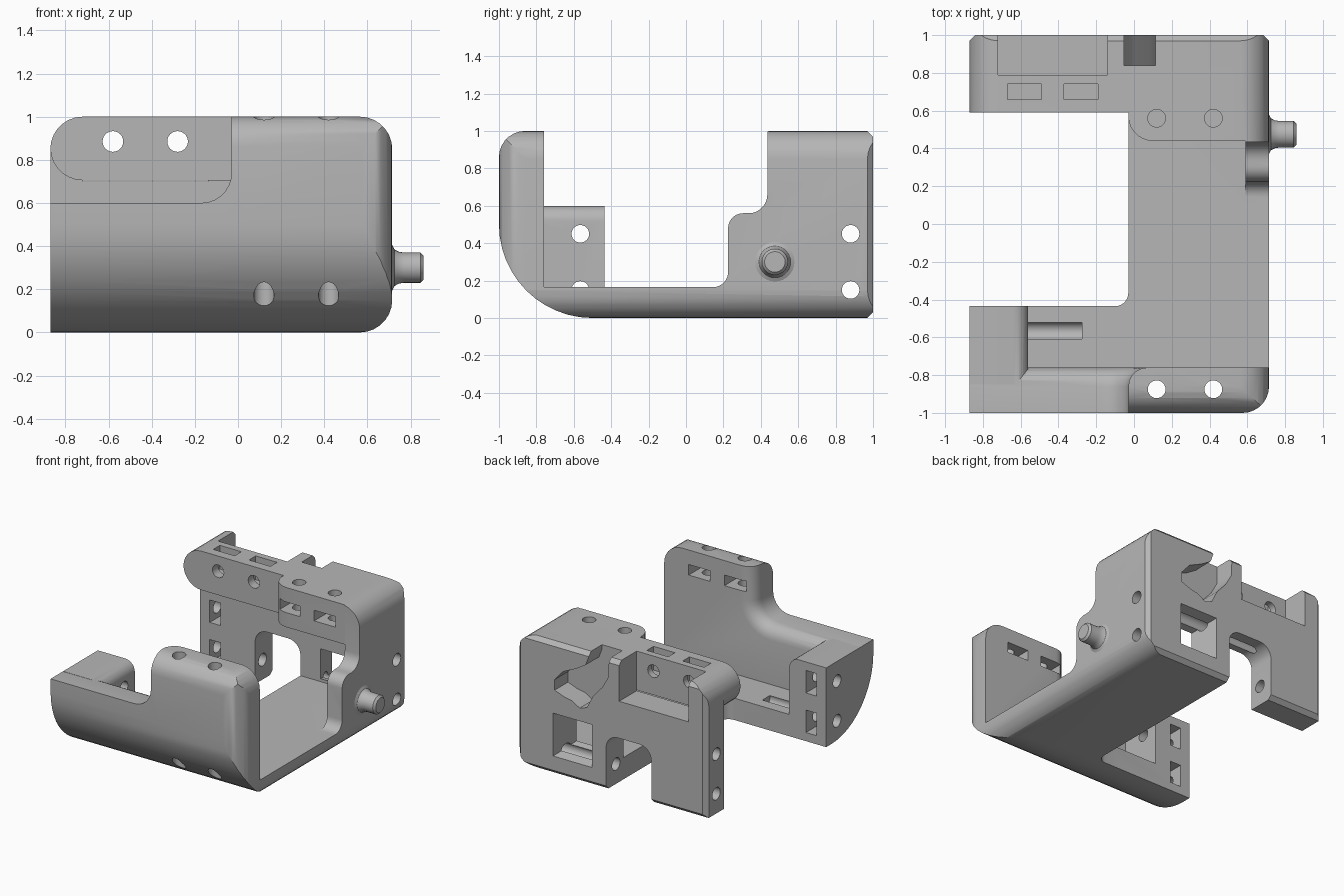
import bpy, bmesh, math
from mathutils import Vector

if "Cube" in bpy.data.objects:
    bpy.data.objects.remove(bpy.data.objects["Cube"])

grey = bpy.data.materials.new("plain grey")
grey.diffuse_color = (0.47, 0.47, 0.47, 1)
grey.use_nodes = True
grey.node_tree.nodes["Principled BSDF"].inputs["Base Color"].default_value = grey.diffuse_color


def rounded(pts, segs=7):
    """2D outline; points given as (u, v, radius) become fillets."""
    out = []
    for i, p in enumerate(pts):
        c = Vector(p[:2])
        if len(p) == 2:
            out.append(c)
            continue
        a = (Vector(pts[i - 1][:2]) - c).normalized()
        b = (Vector(pts[(i + 1) % len(pts)][:2]) - c).normalized()
        n = p[3] if len(p) > 3 else segs
        for k in range(n + 1):
            t = k / n * math.pi / 2
            out.append(c + a * p[2] * (1 - math.sin(t)) + b * p[2] * (1 - math.cos(t)))
    return out


def finish(name, bm):
    bmesh.ops.recalc_face_normals(bm, faces=bm.faces)
    me = bpy.data.meshes.new(name)
    bm.to_mesh(me)
    bm.free()
    me.materials.append(grey)
    ob = bpy.data.objects.new(name, me)
    bpy.context.collection.objects.link(ob)
    return ob


def prism(name, axis, pts, a, b, bevel=None):
    """Extrude an outline along an axis from a to b."""
    place = {'x': lambda p, t: (t, p[0], p[1]),
             'y': lambda p, t: (p[0], t, p[1]),
             'z': lambda p, t: (p[0], p[1], t)}[axis]
    bm = bmesh.new()
    pts = rounded(pts)
    lo = [bm.verts.new(place(p, a)) for p in pts]
    hi = [bm.verts.new(place(p, b)) for p in pts]
    bm.faces.new(lo)
    bm.faces.new(hi)
    for i in range(len(pts)):
        j = (i + 1) % len(pts)
        bm.faces.new((lo[i], lo[j], hi[j], hi[i]))
    bmesh.ops.recalc_face_normals(bm, faces=bm.faces)
    if bevel:
        rule, size = bevel
        edges = [e for e in bm.edges if rule(*[v.co for v in e.verts])]
        bmesh.ops.bevel(bm, geom=edges, offset=size, segments=5, profile=0.5, affect='EDGES')
    return finish(name, bm)


def box(x0, x1, y0, y1, z0, z1):
    return prism("cutter", 'z', [(x0, y0), (x1, y0), (x1, y1), (x0, y1)], z0, z1)


def rod(start, end, r1, r2=None, sides=24, name="cutter"):
    """Cylinder or cone between two points."""
    s, e = Vector(start), Vector(end)
    bm = bmesh.new()
    bmesh.ops.create_cone(bm, cap_ends=True, segments=sides, radius1=r1,
                          radius2=r1 if r2 is None else r2, depth=(e - s).length)
    ob = finish(name, bm)
    m = (e - s).to_track_quat('Z', 'Y').to_matrix().to_4x4()
    m.translation = (s + e) / 2
    ob.data.transform(m)
    return ob


def combine(target, tool, op):
    mod = target.modifiers.new("bool", 'BOOLEAN')
    mod.operation, mod.solver, mod.object = op, 'EXACT', tool
    bpy.context.view_layer.objects.active = target
    bpy.ops.object.modifier_apply(modifier=mod.name)
    bpy.data.objects.remove(tool)


# L-shaped floor
body = prism("bracket_body", 'z', [(-.95, -1.1), (.8, -1.1), (.8, 1.1), (-.03, 1.1),
                                   (-.03, -.435, .07), (-.95, -.435)], -.1, .165)

# front wall: low on the left, tall on the right, inner rim rounded
rim = lambda p, q: (max(p.y, q.y) < -.75 and min(p.y, q.y) > -.77 and (p.x + q.x) / 2 < -.02
                    and min(p.z, q.z) > .5)
parts = [prism("front_wall", 'y', [(-.95, .05), (-.95, .6), (-.03, .6, .14), (-.03, 1.1),
                                   (.8, 1.1), (.8, .05)], -1.1, -.76, (rim, .1))]
# front left end block
parts.append(prism("end_block", 'y', [(-.95, .15), (-.56, .15), (-.56, .6, .08), (-.95, .6)],
                   -.85, -.435))
# right side wall with stepped edge
parts.append(prism("side_wall", 'x', [(.08, .1), (1.05, .1), (1.05, 1.1), (.435, 1.1),
                                      (.435, .56, .1), (.225, .56, .08), (.225, .165, .08),
                                      (.08, .165)], .59, .8))
# back beam, back wall with arch, and left arm
parts.append(prism("back_beam", 'z', [(-.03, .44, .13), (.8, .44), (.8, 1.1), (-.03, 1.1)],
                   .7, 1.1))
parts.append(prism("back_wall", 'y', [(-.95, -.1), (-.41, -.1), (-.41, .42, .1), (-.03, .42, .1),
                                      (-.03, -.1), (.8, -.1), (.8, 1.1), (-.95, 1.1)], .79, 1.1))
parts.append(prism("left_arm", 'y', [(-.87, .705, .15), (.1, .705), (.1, 1.1), (-.87, 1.1)],
                   .59, .82))
for p in parts:
    combine(body, p, 'UNION')

# trim everything to the rounded outer envelope
trims = [
    prism("trim", 'x', [(-1, 0, .5, 12), (1, 0, .03, 1), (1, 1, .03, 1), (-1, 1, .14)], -2, 2),
    prism("trim", 'y', [(-.87, 0), (.715, 0, .15), (.715, 1, .15), (-.87, 1, .15)], -2, 2),
    prism("trim", 'z', [(-.87, -1), (.715, -1, .14), (.715, 1, .03, 1), (-.87, 1, .03, 1)], -2, 2),
]
for t in trims:
    combine(body, t, 'INTERSECT')

# recess behind the left arm
cuts = [box(-.72, -.14, .79, 1.2, .7, 1.2)]
# screw holes and nut slots
for z in (.15, .45):
    cuts.append(rod((-1, -.565, z), (-.275, -.565, z), .047))
    cuts.append(rod((-1, .88, z), (.9, .88, z), .047))
    cuts.append(box(-.79, -.70, .7, .93, z - .085, z + .085))
    cuts.append(box(-.79, -.70, -.62, -.4, z - .085, z + .085))
for x in (.12, .42):
    cuts.append(rod((x, -.875, -.2), (x, -.875, 1.2), .047))
    cuts.append(rod((x, .56, .6), (x, .56, 1.2), .047))
    cuts.append(box(x - .09, x + .09, -.92, -.7, .81, .89))
    cuts.append(box(x - .09, x + .09, .35, .61, .81, .89))
for x in (-.58, -.28):
    cuts.append(rod((x, .5, .885), (x, .9, .885), .048))
    cuts.append(box(x - .09, x + .09, .66, .74, .82, 1.2))
# flared window in the back wall
cuts.append(rod((.25, .7, .3), (.25, 1.02, .3), .13, .235, 4))
win = cuts[-1]
for v in win.data.vertices:
    dx, dz = v.co.x - .25, v.co.z - .3
    if min(abs(dx), abs(dz)) < .01:      # turn a diamond into a square
        v.co.x, v.co.z = .25 + (dx - dz) * .71, .3 + (dx + dz) * .71
# curved channel running down from the top of the back wall
cuts.append(prism("cutter", 'y', [(-.06, 1.2), (.115, 1.2), (.115, .97), (.14, .9), (.22, .85),
                                  (.33, .8), (.40, .72), (.40, .64), (.32, .61), (.26, .6),
                                  (.19, .56), (.13, .58), (.08, .68), (0, .77), (-.05, .86)],
                  .84, 1.2))
for c in cuts:
    combine(body, c, 'DIFFERENCE')

# side peg, turned from a profile with a flared foot
bm = bmesh.new()
prof = [(0, .66), (.12, .66), (.105, .715), (.085, .725), (.074, .745), (.07, .77),
        (.07, .845), (.055, .86), (0, .86)]
vs = [bm.verts.new((x, .475 + r, .3)) for r, x in prof]
es = [bm.edges.new(p) for p in zip(vs, vs[1:])]
bmesh.ops.spin(bm, geom=vs + es, cent=(0, .475, .3), axis=(1, 0, 0), angle=2 * math.pi, steps=28)
bmesh.ops.remove_doubles(bm, verts=bm.verts, dist=1e-4)
peg = finish("side_peg", bm)

for ob in (body, peg):
    bpy.ops.object.select_all(action='DESELECT')
    ob.select_set(True)
    bpy.context.view_layer.objects.active = ob
    bpy.ops.object.shade_smooth_by_angle(angle=math.radians(30))
